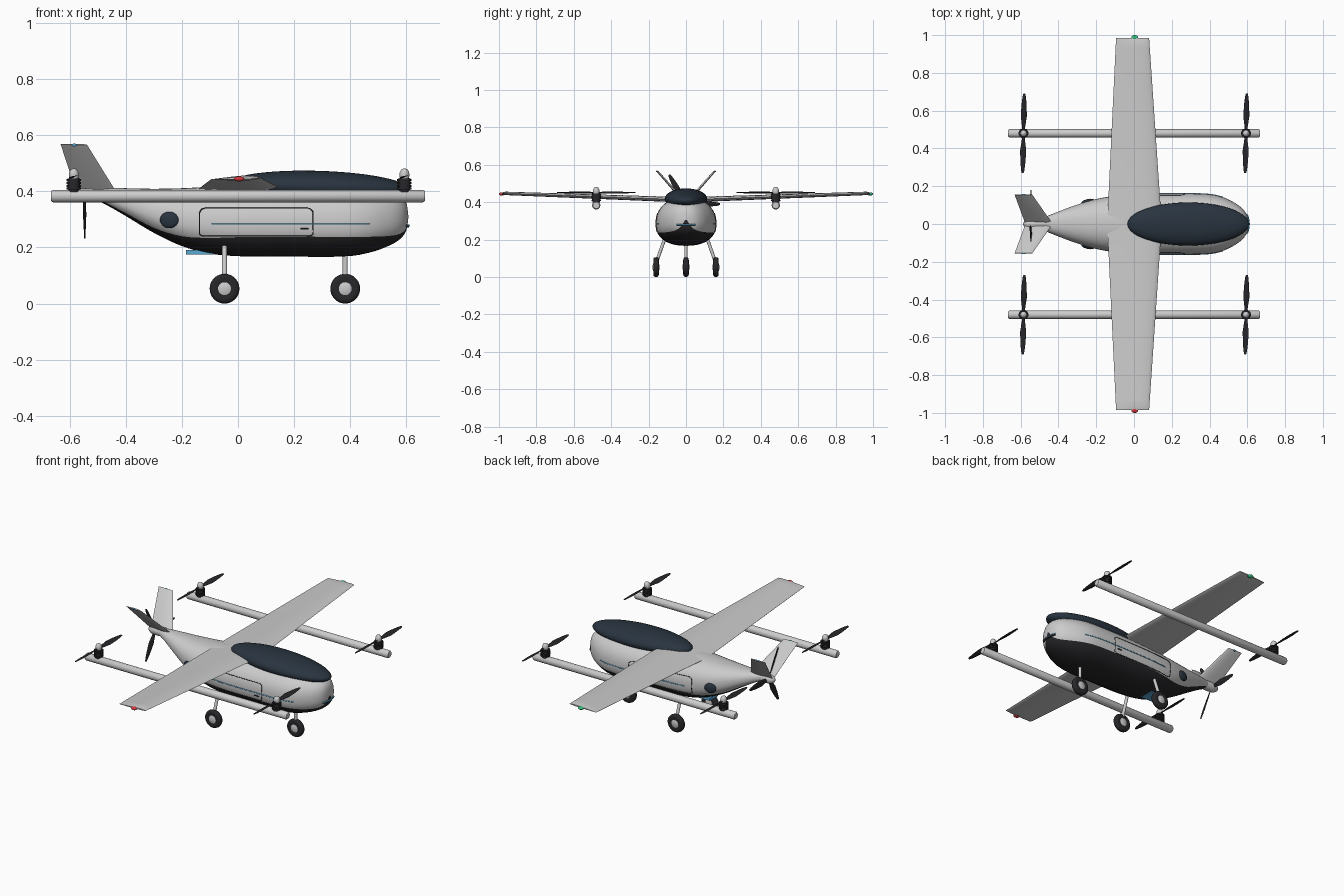
import bpy, bmesh, math
from math import sin, cos, pi, asin
from mathutils import Vector, Matrix

if "Cube" in bpy.data.objects:
    bpy.data.objects.remove(bpy.data.objects["Cube"])


def mat(name, r, g, b):
    m = bpy.data.materials.new(name)
    m.diffuse_color = (r, g, b, 1)
    m.use_nodes = True
    m.node_tree.nodes["Principled BSDF"].inputs["Base Color"].default_value = m.diffuse_color
    return m


LIGHT = mat("light_shell", 0.66, 0.66, 0.67)
BLACK = mat("black", 0.02, 0.02, 0.023)
GLASS = mat("dark_glass", 0.022, 0.034, 0.05)
BLUE = mat("blue", 0.1, 0.4, 0.65)
RED = mat("red", 0.7, 0.04, 0.05)
GREEN = mat("green", 0.03, 0.5, 0.2)


def loft(name, rings, mats, pick=None, angle=40):
    """Skin closed rings of points, cap both ends."""
    bm = bmesh.new()
    rows = [[bm.verts.new(p) for p in r] for r in rings]
    n = len(rows[0])
    for a, b in zip(rows, rows[1:]):
        for i in range(n):
            f = bm.faces.new((a[i], a[(i + 1) % n], b[(i + 1) % n], b[i]))
            f.material_index = pick(i) if pick else 0
    bm.faces.new(rows[0])
    bm.faces.new(rows[-1])
    bmesh.ops.recalc_face_normals(bm, faces=bm.faces)
    me = bpy.data.meshes.new(name)
    bm.to_mesh(me)
    bm.free()
    for m in mats:
        me.materials.append(m)
    ob = bpy.data.objects.new(name, me)
    bpy.context.collection.objects.link(ob)
    bpy.ops.object.select_all(action='DESELECT')
    ob.select_set(True)
    bpy.context.view_layer.objects.active = ob
    bpy.ops.object.shade_smooth_by_angle(angle=math.radians(angle))
    return ob


def lathe(name, profile, loc, axis, m, n=28):
    """Revolve (radius, height) pairs around an axis."""
    q = Vector((0, 0, 1)).rotation_difference(Vector(axis))
    rings = [[Vector(loc) + q @ Vector((r * cos(2 * pi * i / n), r * sin(2 * pi * i / n), h))
              for i in range(n)] for r, h in profile]
    return loft(name, rings, [m])


def rod(name, a, b, r, m):
    a, b = Vector(a), Vector(b)
    return lathe(name, [(r, 0), (r, (b - a).length)], a, b - a, m, 16)


def ball(name, loc, radii, m, rot=0):
    prof = [(max(sin(pi * k / 24), 1e-3), -cos(pi * k / 24)) for k in range(25)]
    ob = lathe(name, prof, (0, 0, 0), (0, 0, 1), m, 40)
    ob.data.transform(Matrix.Translation(loc) @ Matrix.Rotation(rot, 4, 'Y') @ Matrix.Diagonal((*radii, 1)))
    return ob


def line(name, pts, r, m, closed=False):
    cu = bpy.data.curves.new(name, 'CURVE')
    cu.dimensions = '3D'
    cu.bevel_depth, cu.bevel_resolution = r, 1
    sp = cu.splines.new('POLY')
    sp.points.add(len(pts) - 1)
    for p, c in zip(sp.points, pts):
        p.co = (*c, 1)
    sp.use_cyclic_u = closed
    cu.materials.append(m)
    bpy.context.collection.objects.link(bpy.data.objects.new(name, cu))


# Fuselage stations: x, half width, bottom z, top z, belly colour line z
ST = [(-.52, .02, .375, .41, .379), (-.47, .038, .352, .413, .358), (-.4, .066, .312, .411, .322),
      (-.3, .103, .252, .409, .27), (-.2, .132, .205, .411, .24), (-.1, .15, .178, .416, .234),
      (.02, .16, .168, .42, .237), (.2, .162, .167, .424, .238), (.38, .159, .168, .424, .238),
      (.47, .142, .182, .417, .238), (.54, .108, .207, .403, .241), (.58, .075, .232, .385, .25),
      (.6, .042, .262, .358, .27), (.607, .003, .305, .312, .307)]
E = 2.3


def spline(st, k):
    out = []
    for i in range(len(st) - 1):
        p = [st[max(i - 1, 0)], st[i], st[i + 1], st[min(i + 2, len(st) - 1)]]
        for j in range(k):
            t = j / k
            out.append([b + .5 * t * (c - a + t * (2 * a - 5 * b + 4 * c - d + t * (3 * (b - c) + d - a)))
                        for a, b, c, d in zip(*p)])
    return out + [list(st[-1])]


DENSE = spline(ST, 4)
NB, NU = 12, 28


def pw(v):
    return math.copysign(abs(v) ** (2 / E), v)


def section(x, w, zb, zt, zl):
    zc = zb + .45 * (zt - zb)
    f = asin(min(.98, max(.02, (zc - zl) / (zc - zb))) ** (E / 2))
    angs = [-pi + f + (pi - 2 * f) * i / NB for i in range(NB)]
    angs += [-f + (pi + 2 * f) * i / NU for i in range(NU)]
    return [(x, w * pw(cos(a)), zc + pw(sin(a)) * ((zt - zc) if sin(a) > 0 else (zc - zb))) for a in angs]


def side(x, z):
    """Half width of the fuselage at x, z."""
    for a, b in zip(DENSE, DENSE[1:]):
        if x <= b[0]:
            t = (x - a[0]) / (b[0] - a[0])
            _, w, zb, zt, _ = [p + (q - p) * t for p, q in zip(a, b)]
            break
    zc = zb + .45 * (zt - zb)
    d = (z - zc) / ((zt - zc) if z > zc else (zc - zb))
    return w * max(0, 1 - abs(d) ** E) ** (1 / E)


loft("fuselage", [section(*s) for s in DENSE], [LIGHT, BLACK], lambda i: 1 if i < NB else 0)
ball("canopy", (.287, 0, .417), (.322, .114, .056), GLASS, .03)

# Airfoil lofts: (chord fraction from the leading edge, half thickness)
FOIL = [(0, 0), (.02, .3), (.08, .62), (.2, .92), (.35, 1), (.55, .8), (.8, .4), (1, .05)]
LOOP = FOIL + [(u, -v * .8) for u, v in FOIL[:0:-1]]


def foil(le, te, up):
    le, te, up = Vector(le), Vector(te), Vector(up)
    return [le.lerp(te, u) + up * v for u, v in LOOP]


# Wing
wing = []
for y in (-.985, -.965, -.93, 0, .93, .965, .985):
    t = abs(y) / .985
    z, th = .411 + .036 * t, .016 - .006 * t
    th *= .45 if t == 1 else 1
    wing.append(foil((.147 - .067 * t, y, z + .002), (-.142 + .047 * t, y, z - .004), (0, 0, th)))
loft("wing", wing, [LIGHT])

BLADE = [(.01, .012), (.04, .02), (.09, .034), (.15, .028), (.195, .018), (.21, .01)]


def blade(name, loc, out, chord, k=1):
    out, chord = Vector(out), Vector(chord)
    up = out.cross(chord)
    rings = []
    for r, c in BLADE:
        a = .5 - 1.6 * r
        d = (chord * cos(a) + up * sin(a)) * c * .5
        n = (up * cos(a) - chord * sin(a)) * .0028
        p = Vector(loc) + out * r * k
        rings.append(foil(p + d, p - d, n))
    loft(name, rings, [BLACK])


for s, nm in ((-1, "right"), (1, "left")):
    # Boom with lift rotors
    y = .48 * s
    lathe(nm + "_boom", [(.017, -.667), (.022, -.66), (.022, .66), (.017, .667)], (0, y, .383), (1, 0, 0), LIGHT)
    for x, fr in ((-.585, "rear"), (.593, "front")):
        nm2 = f"{nm}_{fr}_"
        prof = [(.02, 0), (.02, .008)]
        for k in range(4):
            h = .008 + k * .01
            prof += [(.026, h), (.026, h + .007), (.022, h + .007), (.022, h + .01)]
        lathe(nm2 + "motor", prof, (x, y, .398), (0, 0, 1), BLACK)
        lathe(nm2 + "spinner", [(.014, 0), (.018, .012), (.017, .024), (.012, .034), (.002, .039)],
              (x, y, .443), (0, 0, 1), LIGHT)
        for d in (-1, 1):
            blade(nm2 + "rotor_blade", (x, y, .452), (.02 * d, d, 0), (d, 0, 0))
    # V tail fin
    fin = []
    for t, k in ((0, 1), (.93, .7), (1, .4)):
        fin.append(foil((-.43 - .108 * t, s * .155 * t, .392 + .174 * t),
                        (-.575 - .057 * t, s * .155 * t, .392 + .176 * t),
                        (0, -s * .0065 * k, .0055 * k)))
    loft(nm + "_tail_fin", fin, [LIGHT])
    ball(nm + "_fin_light", (-.583, s * .155, .565), (.01, .005, .005), BLUE)
    ball(nm + "_wing_light", (.004, s * .986, .444), (.018, .014, .009), RED if s < 0 else GREEN)
    # Side window, door outline, stripe and handle
    win = ball(nm + "_side_window", (0, 0, 0), (.034, .012, .029), GLASS)
    win.data.transform(Matrix.Translation((-.245, s * side(-.245, .298), .298)) @ Matrix.Rotation(.23 * s, 4, 'Z'))
    door = []
    for cx, cz, a0 in ((.248, .32, 0), (-.117, .32, 90), (-.117, .25, 180), (.248, .25, 270)):
        rr = .02 if cz > .3 else .01
        for k in range(6):
            a = math.radians(a0 + 18 * k)
            door.append((cx + .02 * cos(a), cz + rr * sin(a)))
    edge = []
    for (x0, z0), (x1, z1) in zip(door, door[1:] + door[:1]):
        n = max(1, int(math.hypot(x1 - x0, z1 - z0) / .02))
        edge += [(x0 + (x1 - x0) * k / n, z0 + (z1 - z0) * k / n) for k in range(n)]
    line(nm + "_door_seam", [(x, s * side(x, z), z) for x, z in edge], .0018, BLACK, True)
    xs = [-.095 + .565 * k / 30 for k in range(31)]
    line(nm + "_stripe", [(x, s * side(x, .283), .283) for x in xs], .0025, BLUE)
    xs = [.222 + .01 * k for k in range(4)]
    line(nm + "_door_handle", [(x, s * (side(x, .266) + .001), .266) for x in xs], .003, BLACK)

# Pusher propeller
lathe("pusher_hub", [(.027, .04), (.027, -.02), (.024, -.05), (.013, -.068), (.002, -.073)],
      (-.515, 0, .39), (1, 0, 0), LIGHT)
for k in range(3):
    a = 2 * pi * k / 3
    out = Vector((0, cos(a), sin(a)))
    blade("pusher_blade", (-.547, 0, .39), out, Vector((1, 0, 0)).cross(out), .86)

# Landing gear
R = .053
TYRE = [(.022, -.012), (.036, -.015), (.046, -.014), (.051, -.009), (R, 0),
        (.051, .009), (.046, .014), (.036, .015), (.022, .012)]
for nm, x, y, ytop, ztop in (("nose", .382, 0, 0, .19), ("left", -.048, .16, .11, .215), ("right", -.048, -.16, -.11, .215)):
    lathe(nm + "_tyre", TYRE, (x, y, R), (0, 1, 0), BLACK, 36)
    lathe(nm + "_wheel_hub", [(.012, -.018), (.023, -.014), (.023, .014), (.012, .018)], (x, y, R), (0, 1, 0), LIGHT)
    rod(nm + "_strut", (x, y, R + .02), (x, ytop, ztop), .009, LIGHT)

# Nose light bar and belly sensor
arc = [-.05 + .01 * k for k in range(11)]
line("nose_light_black", [(.606 - 4 * y * y, y, .277) for y in arc], .006, BLACK)
line("nose_light_blue", [(.609 - 4 * y * y, y, .279) for y in arc], .004, BLUE)
bpy.ops.mesh.primitive_cube_add(size=1, location=(-.135, 0, .183))
box = bpy.context.object
box.name = "belly_sensor"
box.scale = (.1, .08, .016)
box.data.materials.append(BLUE)
bv = box.modifiers.new("bevel", 'BEVEL')
bv.width = .004
